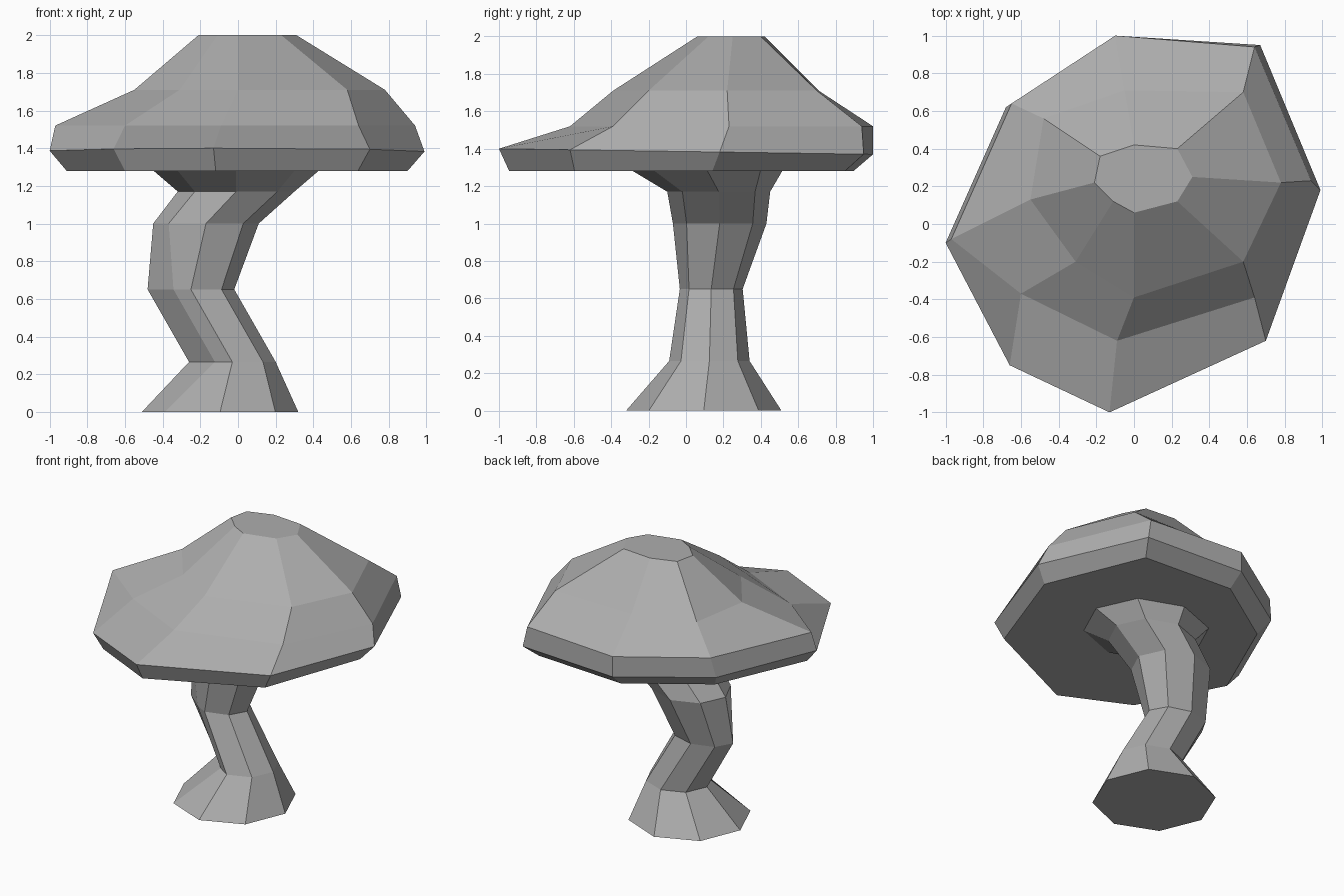
import bpy
import bmesh
from math import cos, sin, pi

default_cube = bpy.data.objects.get("Cube")
if default_cube:
    bpy.data.objects.remove(default_cube, do_unlink=True)

SIDES = 8


def make_material(name, colour):
    material = bpy.data.materials.new(name)
    material.use_nodes = True
    material.diffuse_color = colour
    for node in material.node_tree.nodes:
        if node.type == 'BSDF_PRINCIPLED':
            node.inputs["Base Color"].default_value = colour
    return material


def loft(name, rings, material):
    """Skin a stack of equal rings with quads and close both ends."""
    bm = bmesh.new()
    loops = [[bm.verts.new(point) for point in ring] for ring in rings]
    for low, high in zip(loops, loops[1:]):
        for i in range(len(low)):
            j = (i + 1) % len(low)
            bm.faces.new((low[i], low[j], high[j], high[i]))
    bm.faces.new(list(reversed(loops[0])))
    bm.faces.new(loops[-1])
    bmesh.ops.recalc_face_normals(bm, faces=bm.faces)
    mesh = bpy.data.meshes.new(name)
    bm.to_mesh(mesh)
    bm.free()
    mesh.materials.append(material)
    obj = bpy.data.objects.new(name, mesh)
    bpy.context.collection.objects.link(obj)
    return obj


def octagon(x, y, z, radius_x, radius_y, pinch):
    """Oval ring; pinch draws the front right corner inwards."""
    points = []
    for i in range(SIDES):
        angle = 2 * pi * i / SIDES
        px = x + radius_x * cos(angle)
        py = y + radius_y * sin(angle)
        if i == 5:
            px += pinch
        points.append((px, py, z))
    return points


grey = make_material("plain grey", (0.42, 0.42, 0.42, 1.0))

# Crooked stem: centre x, centre y, height, x radius, y radius, pinch
stem_sections = [
    (-0.095, 0.095, 0, 0.415, 0.415, 0),
    (-0.03, 0.125, 0.265, 0.23, 0.215, 0.07),
    (-0.25, 0.135, 0.65, 0.23, 0.168, 0.07),
    (-0.17, 0.18, 1.0, 0.28, 0.25, 0),
    (-0.01, 0.175, 1.17, 0.31, 0.275, 0),
    (-0.01, 0.11, 1.29, 0.45, 0.41, 0),
]
loft("stem", [octagon(*section) for section in stem_sections], grey)

# Lopsided cap: outlines run anticlockwise from the right-hand corner
rim = [(-1, -.1), (-.66, -.75), (-.13, -1), (.7, -.62),
       (.99, .18), (.67, .95), (-.1, 1), (-.68, .62)]
shoulder = [(-.97, -.08), (-.6, -.37), (-.09, -.62), (.64, -.39),
            (.94, .23), (.64, .94), (-.1, 1), (-.65, .64)]
crown = [(-.55, .13), (-.31, -.2), (0, -.39), (.58, -.2),
         (.78, .22), (.58, .7), (-.05, .71), (-.48, .56)]
peak = [(-.21, .22), (-.11, .12), (0, .06), (.23, .12),
        (.31, .25), (.23, .4), (0, .42), (-.18, .36)]


def level(outline, z):
    return [(x, y, z) for x, y in outline]


underside = [(0.91 * x, 0.92 * y - 0.025, 1.28) for x, y in rim]
tilted_rim = [(x, y, 1.385 - 0.015 * y) for x, y in rim]
loft("cap", [underside, tilted_rim, level(shoulder, 1.52),
             level(crown, 1.71), level(peak, 2)], grey)
